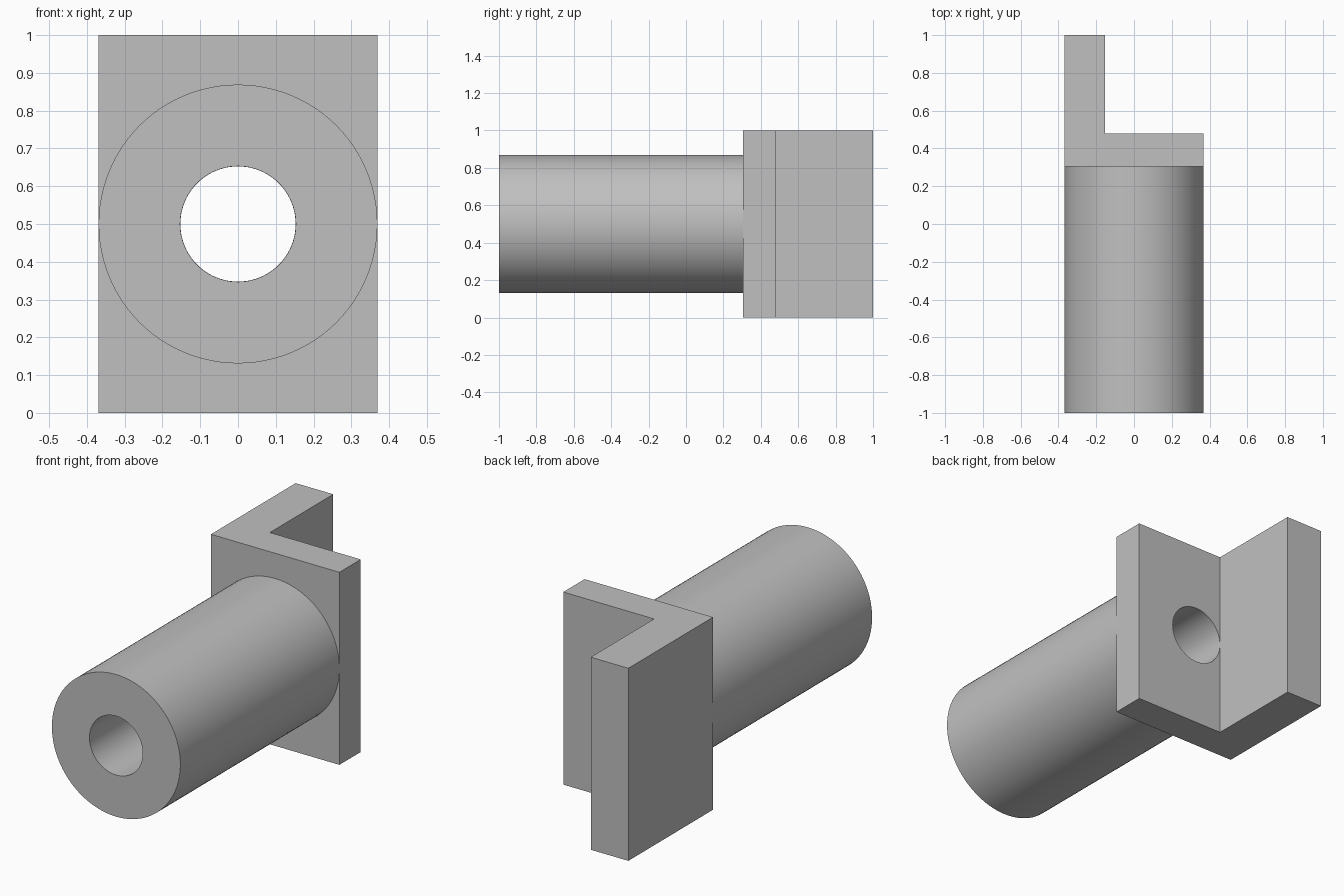
import bpy
import bmesh
import math
from mathutils import Matrix

cube = bpy.data.objects.get("Cube")
if cube:
    bpy.data.objects.remove(cube)

HALF_W, BORE, SIDES = 0.369, 0.153, 96
FRONT, SEAT, PLATE_BACK, BACK = -1.0, 0.305, 0.48, 1.0
AXIS_Z, HEIGHT = 0.5, 1.0

grey = bpy.data.materials.new("plain grey")
grey.use_nodes = True
grey.diffuse_color = (0.53, 0.53, 0.53, 1)
grey.node_tree.nodes["Principled BSDF"].inputs["Base Color"].default_value = grey.diffuse_color


def make_object(name, bm):
    bmesh.ops.recalc_face_normals(bm, faces=bm.faces)
    mesh = bpy.data.meshes.new(name)
    bm.to_mesh(mesh)
    bm.free()
    mesh.materials.append(grey)
    obj = bpy.data.objects.new(name, mesh)
    bpy.context.collection.objects.link(obj)
    return obj


def select(obj):
    bpy.ops.object.select_all(action='DESELECT')
    obj.select_set(True)
    bpy.context.view_layer.objects.active = obj


def ring(bm, radius, y):
    angles = [2 * math.pi * i / SIDES for i in range(SIDES)]
    return [bm.verts.new((radius * math.cos(a), y, AXIS_Z + radius * math.sin(a)))
            for a in angles]


# Hollow tube: outer wall, inner wall and ring-shaped ends
bm = bmesh.new()
rings = [ring(bm, r, y) for r, y in
         ((HALF_W, FRONT), (HALF_W, SEAT), (BORE, SEAT), (BORE, FRONT))]
for k in range(4):
    a, b = rings[k], rings[(k + 1) % 4]
    for i in range(SIDES):
        j = (i + 1) % SIDES
        bm.faces.new((a[i], a[j], b[j], b[i]))
tube = make_object("tube", bm)

# L-shaped bracket: cross plate with a rearward side leg
bm = bmesh.new()
profile = [(-HALF_W, SEAT), (HALF_W, SEAT), (HALF_W, PLATE_BACK),
           (-BORE, PLATE_BACK), (-BORE, BACK), (-HALF_W, BACK)]
base = bm.faces.new([bm.verts.new((x, y, 0)) for x, y in profile])
top = bmesh.ops.extrude_face_region(bm, geom=[base])["geom"]
bmesh.ops.translate(bm, vec=(0, 0, HEIGHT),
                    verts=[v for v in top if isinstance(v, bmesh.types.BMVert)])
bracket = make_object("bracket", bm)

# Bore through the cross plate, ending just past its rear face
bm = bmesh.new()
bmesh.ops.create_cone(bm, cap_ends=True, segments=SIDES, radius1=BORE - 0.0005,
                      radius2=BORE - 0.0005, depth=0.4,
                      matrix=Matrix.Translation((0, 0.4, AXIS_Z))
                      @ Matrix.Rotation(math.pi / 2, 4, 'X'))
cutter = make_object("bore_cutter", bm)
cutter.hide_render = True
cut = bracket.modifiers.new("bore", 'BOOLEAN')
cut.operation = 'DIFFERENCE'
cut.solver = 'EXACT'
cut.object = cutter
select(bracket)
bpy.ops.object.modifier_apply(modifier=cut.name)
bpy.data.objects.remove(cutter)

for part in (tube, bracket):
    select(part)
    bpy.ops.object.shade_smooth_by_angle(angle=math.radians(30))
